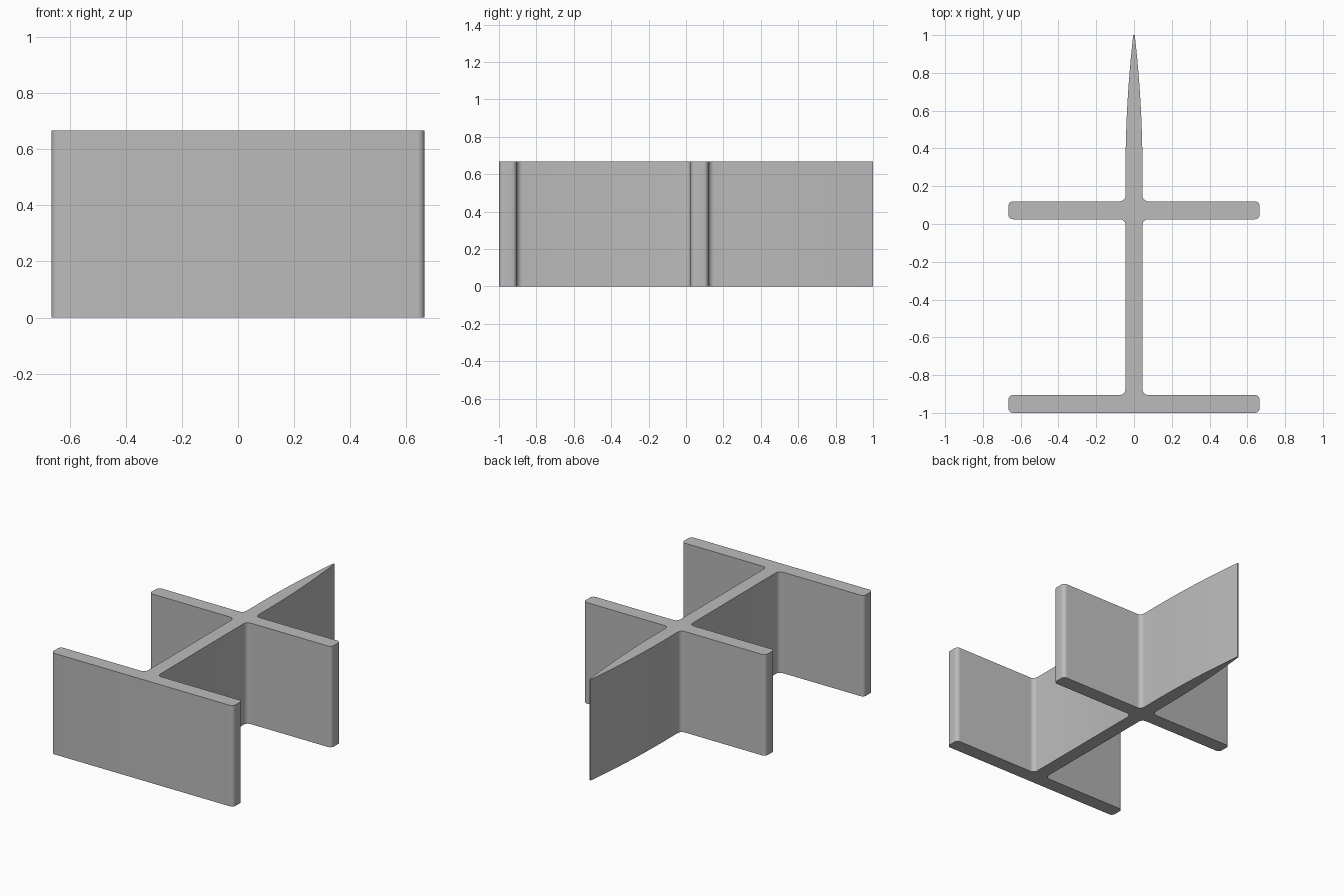
import bpy, bmesh, math
from mathutils import Vector

cube = bpy.data.objects.get("Cube")
if cube:
    bpy.data.objects.remove(cube, do_unlink=True)

HEIGHT = 0.667
SPAN = 0.665      # half width of the cross plates
STEM = 0.045      # half thickness of the spine
TIP = 0.004       # half thickness at the pointed end
TAPER = 0.28      # where the spine starts to narrow
FRONT_PLATE = (-1.0, -0.905)
MIDDLE_PLATE = (0.025, 0.12)


def rounded(prev, corner, nxt, radius, steps=6):
    """Arc that rounds a right-angled corner."""
    c = Vector(corner)
    a = (Vector(prev) - c).normalized() * radius
    b = (Vector(nxt) - c).normalized() * radius
    centre = c + a + b
    angles = [math.pi / 2 * i / steps for i in range(steps + 1)]
    return [centre - b * math.cos(t) - a * math.sin(t) for t in angles]


# Corners of the right-hand outline, from the front plate to the taper
corners = [(0, FRONT_PLATE[0])]
for low, high in (FRONT_PLATE, MIDDLE_PLATE):
    if low > FRONT_PLATE[0]:
        corners.append((STEM, low))
    corners += [(SPAN, low), (SPAN, high), (STEM, high)]
corners.append((STEM, TAPER))

half = []
for i in range(1, len(corners) - 1):
    radius = 0.025 if corners[i][0] == SPAN else 0.03
    half += rounded(corners[i - 1], corners[i], corners[i + 1], radius)

# Curved taper to the point
for i in range(17):
    t = i / 16
    half.append(Vector((TIP + (STEM - TIP) * (1 - t * t), TAPER + (1 - TAPER) * t)))

# Mirror the outline and extrude it upwards
outline = half + [Vector((-p.x, p.y)) for p in reversed(half)]
bm = bmesh.new()
base = bm.faces.new([bm.verts.new((p.x, p.y, 0)) for p in outline])
top = bmesh.ops.extrude_face_region(bm, geom=[base], use_keep_orig=True)
bmesh.ops.translate(bm, vec=(0, 0, HEIGHT),
                    verts=[g for g in top["geom"] if isinstance(g, bmesh.types.BMVert)])
bmesh.ops.recalc_face_normals(bm, faces=bm.faces)
mesh = bpy.data.meshes.new("ribbed_spine")
bm.to_mesh(mesh)
bm.free()

spine = bpy.data.objects.new("ribbed_spine", mesh)
bpy.context.collection.objects.link(spine)

# Plain grey finish
grey = bpy.data.materials.new("plain grey")
grey.use_nodes = True
colour = (0.5, 0.5, 0.5, 1)
grey.diffuse_color = colour
grey.node_tree.nodes["Principled BSDF"].inputs["Base Color"].default_value = colour
mesh.materials.append(grey)

bpy.ops.object.select_all(action="DESELECT")
spine.select_set(True)
bpy.context.view_layer.objects.active = spine
bpy.ops.object.shade_smooth_by_angle(angle=math.radians(30))
